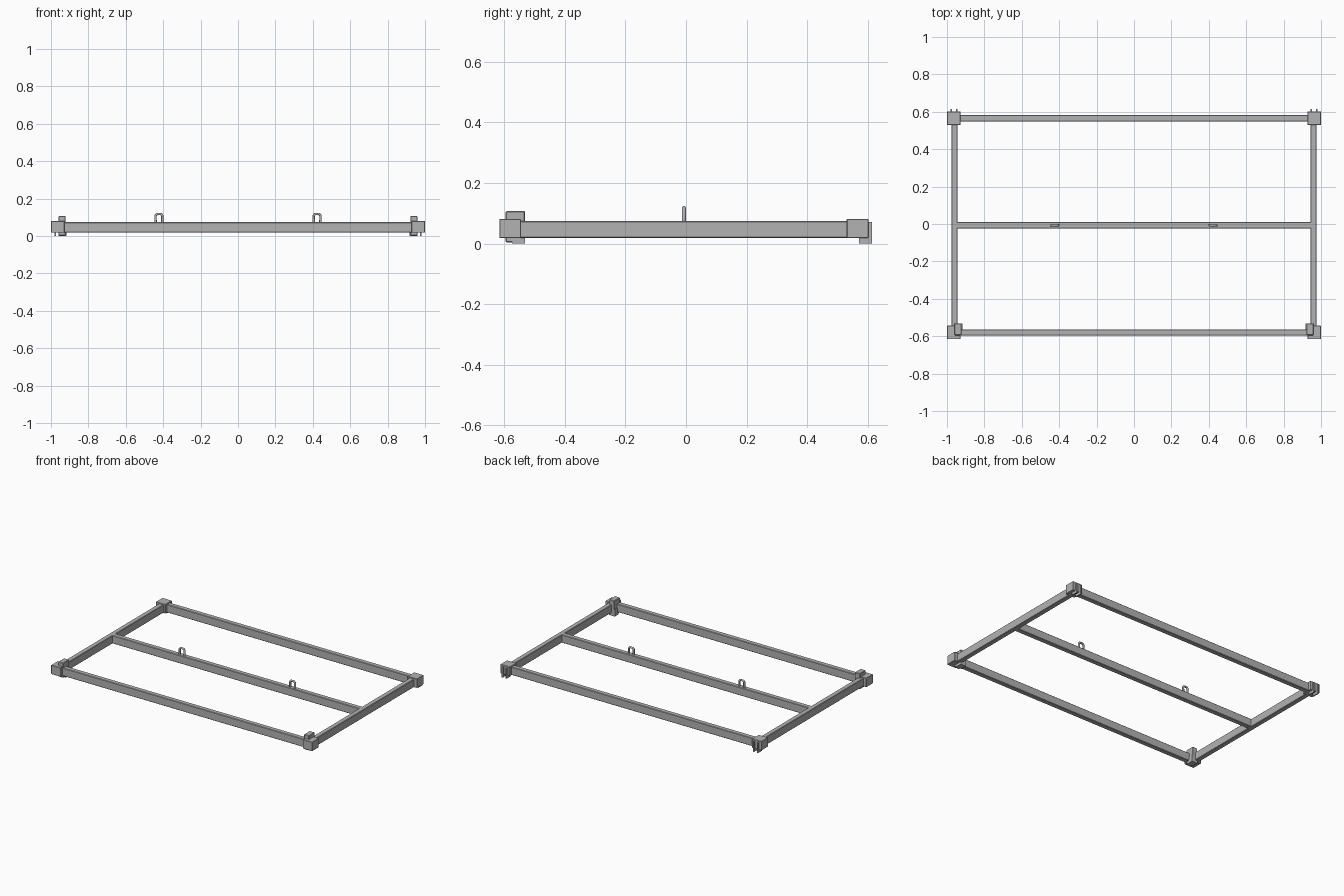
import bpy
from mathutils import Vector

cube = bpy.data.objects.get("Cube")
if cube:
    bpy.data.objects.remove(cube, do_unlink=True)

grey = bpy.data.materials.new("light_grey_metal")
grey.use_nodes = True
COLOUR = (0.45, 0.45, 0.45, 1)
grey.diffuse_color = COLOUR
grey.node_tree.nodes["Principled BSDF"].inputs["Base Color"].default_value = COLOUR


def box(name, low, high, bevel=0.0):
    """Box between two corners, with an optional small chamfer."""
    low, high = Vector(low), Vector(high)
    bpy.ops.mesh.primitive_cube_add(size=1, location=(low + high) / 2)
    ob = bpy.context.object
    ob.name = name
    ob.scale = high - low
    bpy.ops.object.transform_apply(location=False, rotation=False, scale=True)
    ob.data.materials.append(grey)
    if bevel:
        mod = ob.modifiers.new("chamfer", "BEVEL")
        mod.width = bevel
        mod.segments = 1
    return ob


def side_box(name, side, low, high, bevel=0.0):
    """Box given for the left (+x) side, mirrored when side is -1."""
    xs = sorted((side * low[0], side * high[0]))
    return box(name, (xs[0], *low[1:]), (xs[1], *high[1:]), bevel)


RAIL_Z = (0.021, 0.077)
HALF = 0.017
MID = -0.007
FRONT, BACK = MID - 0.573, MID + 0.573

# Long rails and the middle crossbar
for name, y, reach in (("front_rail", FRONT, 0.94), ("middle_rail", MID, 0.95),
                       ("back_rail", BACK, 0.94)):
    box(name, (-reach, y - HALF, RAIL_Z[0]), (reach, y + HALF, RAIL_Z[1]), 0.003)

for side, label in ((1, "left"), (-1, "right")):
    # Short side rail
    side_box(label + "_side_rail", side, (0.943, FRONT, RAIL_Z[0]),
             (0.977, BACK, RAIL_Z[1]), 0.003)

    # Corner blocks
    for name, y in (("front", FRONT), ("back", BACK)):
        side_box(f"{label}_{name}_corner_block", side, (0.927, y - 0.036, 0.021),
                 (1.0, y + 0.036, 0.084), 0.002)

    # Front catch: upright plate with a lower foot
    side_box(label + "_front_catch", side, (0.921, -0.595, 0.007),
             (0.96, -0.531, 0.11), 0.003)
    side_box(label + "_front_catch_foot", side, (0.917, -0.574, 0.003),
             (0.96, -0.531, 0.05))

    # Pair of thin hooks behind the back corner
    for part, x in (("inner", 0.947), ("outer", 0.977)):
        side_box(f"{label}_back_{part}_hook", side, (x - 0.004, 0.57, 0.003),
                 (x + 0.004, 0.614, 0.074))

    # Lifting loop on the middle rail
    curve = bpy.data.curves.new(label + "_lifting_loop", "CURVE")
    curve.dimensions = "3D"
    curve.bevel_depth = 0.0068
    curve.bevel_resolution = 2
    curve.use_fill_caps = True
    path = [(-0.018, 0.07), (-0.018, 0.113), (-0.011, 0.121),
            (0.011, 0.121), (0.018, 0.113), (0.018, 0.07)]
    spline = curve.splines.new("POLY")
    spline.points.add(len(path) - 1)
    for point, (x, z) in zip(spline.points, path):
        point.co = (x, 0, z, 1)
    curve.materials.append(grey)
    loop = bpy.data.objects.new(label + "_lifting_loop", curve)
    loop.location = (side * 0.423, MID, 0)
    bpy.context.collection.objects.link(loop)

# Rest the frame on the ground
for ob in bpy.context.scene.objects:
    if ob.data and grey.name in ob.data.materials:
        ob.location.z -= 0.003
